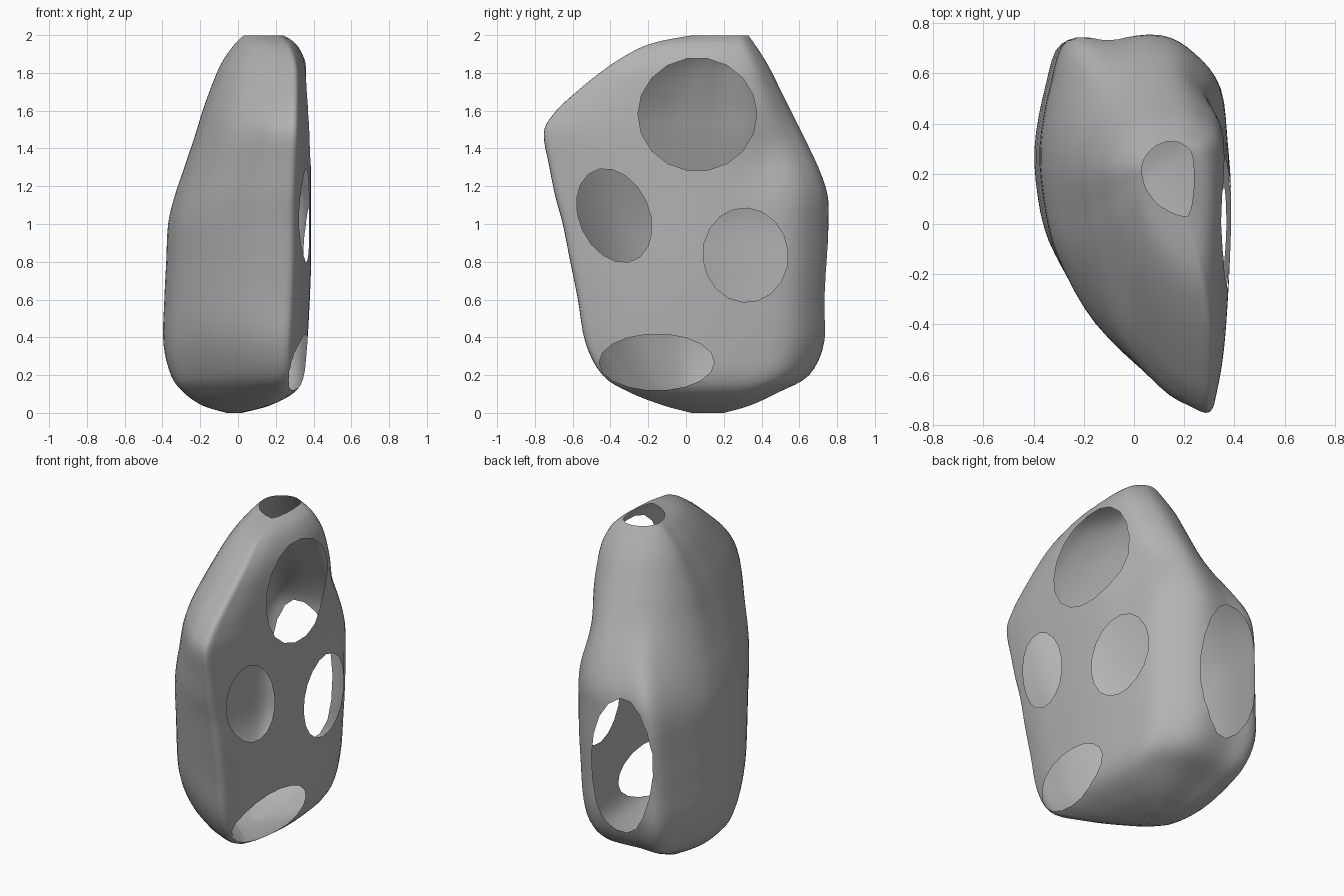
import bpy, bmesh, math

if "Cube" in bpy.data.objects:
    bpy.data.objects.remove(bpy.data.objects["Cube"])

grey = bpy.data.materials.new("stone_grey")
grey.diffuse_color = (0.45, 0.45, 0.45, 1)
grey.use_nodes = True
grey.node_tree.nodes["Principled BSDF"].inputs["Base Color"].default_value = grey.diffuse_color

# height, left x, right x, front y, back y
LEVELS = [
    (0.0, -0.06, 0.02, 0.03, 0.20), (0.04, -0.19, 0.17, -0.12, 0.34),
    (0.11, -0.29, 0.30, -0.30, 0.49), (0.20, -0.355, 0.35, -0.44, 0.65),
    (0.37, -0.395, 0.367, -0.53, 0.73), (0.60, -0.39, 0.38, -0.57, 0.742),
    (0.80, -0.38, 0.387, -0.61, 0.75), (1.00, -0.37, 0.387, -0.65, 0.752),
    (1.15, -0.335, 0.387, -0.69, 0.748), (1.30, -0.285, 0.387, -0.72, 0.70),
    (1.48, -0.225, 0.387, -0.75, 0.615), (1.58, -0.195, 0.383, -0.70, 0.565),
    (1.68, -0.16, 0.378, -0.60, 0.515), (1.84, -0.095, 0.362, -0.40, 0.435),
    (1.95, -0.02, 0.31, -0.20, 0.365), (1.998, 0.03, 0.24, 0.03, 0.33)]

# cross-section as fractions of width and depth
SECTION = [(.86, 0), (.91, .055), (.955, .16), (.985, .32), (1, .48), (.99, .66),
           (.945, .85), (.80, .95), (.62, 1), (.35, .99), (.14, .985), (.06, .87),
           (0, .68), (.03, .50), (.10, .36), (.28, .185), (.55, .06), (.73, .015)]


def spline(pts, steps, closed):
    """Catmull-Rom curve through points of any dimension."""
    n, out = len(pts), []
    for i in range(n if closed else n - 1):
        q = [pts[(i + k) % n] if closed else pts[min(max(i + k, 0), n - 1)]
             for k in (-1, 0, 1, 2)]
        for s in range(steps):
            t = s / steps
            out.append([0.5 * (2 * b + (c - a) * t + (2 * a - 5 * b + 4 * c - d) * t * t
                               + (3 * b - a - 3 * c + d) * t ** 3)
                        for a, b, c, d in zip(*q)])
    return out if closed else out + [list(pts[-1])]


def finish(bm, name):
    bmesh.ops.recalc_face_normals(bm, faces=bm.faces)
    me = bpy.data.meshes.new(name)
    bm.to_mesh(me)
    bm.free()
    for _ in range(2):          # second slot marks faces to open
        me.materials.append(grey)
    ob = bpy.data.objects.new(name, me)
    bpy.context.collection.objects.link(ob)
    return ob


def loft(bm, rings):
    n = len(rings[0])
    vs = [[bm.verts.new(p) for p in r] for r in rings]
    for a, b in zip(vs, vs[1:]):
        for i in range(n):
            j = (i + 1) % n
            bm.faces.new((a[i], a[j], b[j], b[i]))
    return bm.faces.new(vs[0][::-1]), bm.faces.new(vs[-1])


def ramp(v, a, b):
    t = min(max((v - a) / (b - a), 0), 1)
    return t * t * (3 - 2 * t)


# hollow body: back-left corner rounds off upwards, slight dent at the back right
section = spline(SECTION, 4, True)
rings = []
for z, xl, xr, yf, yb in spline(LEVELS, 4, False):
    mid = 0.05 + 0.13 * max(0, (z - 1.4) / 0.6) ** 1.5 + 0.06 * max(0, 1 - z / 0.15)
    k = ramp(z, 1.05, 1.6)
    low = 1 - ramp(z, 0.1, 0.6)
    ring = []
    for fx, fy in section:
        if fx < 0.6 and fy > 0.6:
            dx, dy = (fx - 0.6) / 0.6, (fy - 0.6) / 0.4
            r = math.hypot(dx, dy)
            fx += k * (0.6 + 0.6 * dx / r - fx)
            fy += k * (0.6 + 0.4 * dy / r - fy)
        if fx < 0.8 and fy < 0.5:   # lower front-left tapers in
            fy += 0.35 * low * (0.8 - fx) * (0.5 - fy)
        x = xl + fx * (xr - xl)
        y = yf + 2 * fy * (mid - yf) if fy < 0.5 else mid + (2 * fy - 1) * (yb - mid)
        if fx > 0.5:
            x -= 0.05 * math.exp(-(y - 0.45) ** 2 / 0.03 - (z - 1.38) ** 2 / 0.035)
        ring.append((x, y, z))
    rings.append(ring)
bm = bmesh.new()
base, top = loft(bm, rings)
top.material_index = 1
body = finish(bm, "hollow_shell")


def cut(axis, near, far, cu, cz, ru, rz, tilt=0):
    """Elliptical opening through one wall, along x or y."""
    loop = []
    for i in range(18):
        a = 2 * math.pi * i / 18
        u, w = ru * math.cos(a), rz * math.sin(a)
        c, s = math.cos(tilt), math.sin(tilt)
        loop.append((cu + u * c - w * s, cz + u * s + w * c))
    bm = bmesh.new()
    loft(bm, [[(d, u, z) if axis == "x" else (u, d, z) for u, z in loop]
              for d in (near, far)])
    for f in bm.faces:
        f.material_index = 1
    cutter = finish(bm, "opening_cutter")
    cutter.hide_render = True
    mod = body.modifiers.new("opening", 'BOOLEAN')
    mod.operation, mod.solver, mod.object = 'DIFFERENCE', 'EXACT', cutter
    mod.material_mode = 'INDEX'
    bpy.context.view_layer.objects.active = body
    bpy.ops.object.modifier_apply(modifier=mod.name)
    bpy.data.objects.remove(cutter)


# four side openings and one back opening
cut("x", 0.12, 1, 0.06, 1.58, 0.315, 0.30)
cut("x", 0.20, 1, -0.38, 1.045, 0.185, 0.26, 0.43)
cut("x", 0.12, 1, 0.315, 0.835, 0.225, 0.25, 0.1)
cut("x", 0.265, 1, -0.155, 0.268, 0.305, 0.15)
cut("y", 0.45, 1, -0.075, 0.715, 0.205, 0.425, 0.06)

# keep only the thin skin
bm = bmesh.new()
bm.from_mesh(body.data)
bmesh.ops.delete(bm, geom=[f for f in bm.faces if f.material_index == 1], context='FACES')
for f in bm.faces:
    f.smooth = True
bm.to_mesh(body.data)
bm.free()
body.data.materials.pop(index=1)
